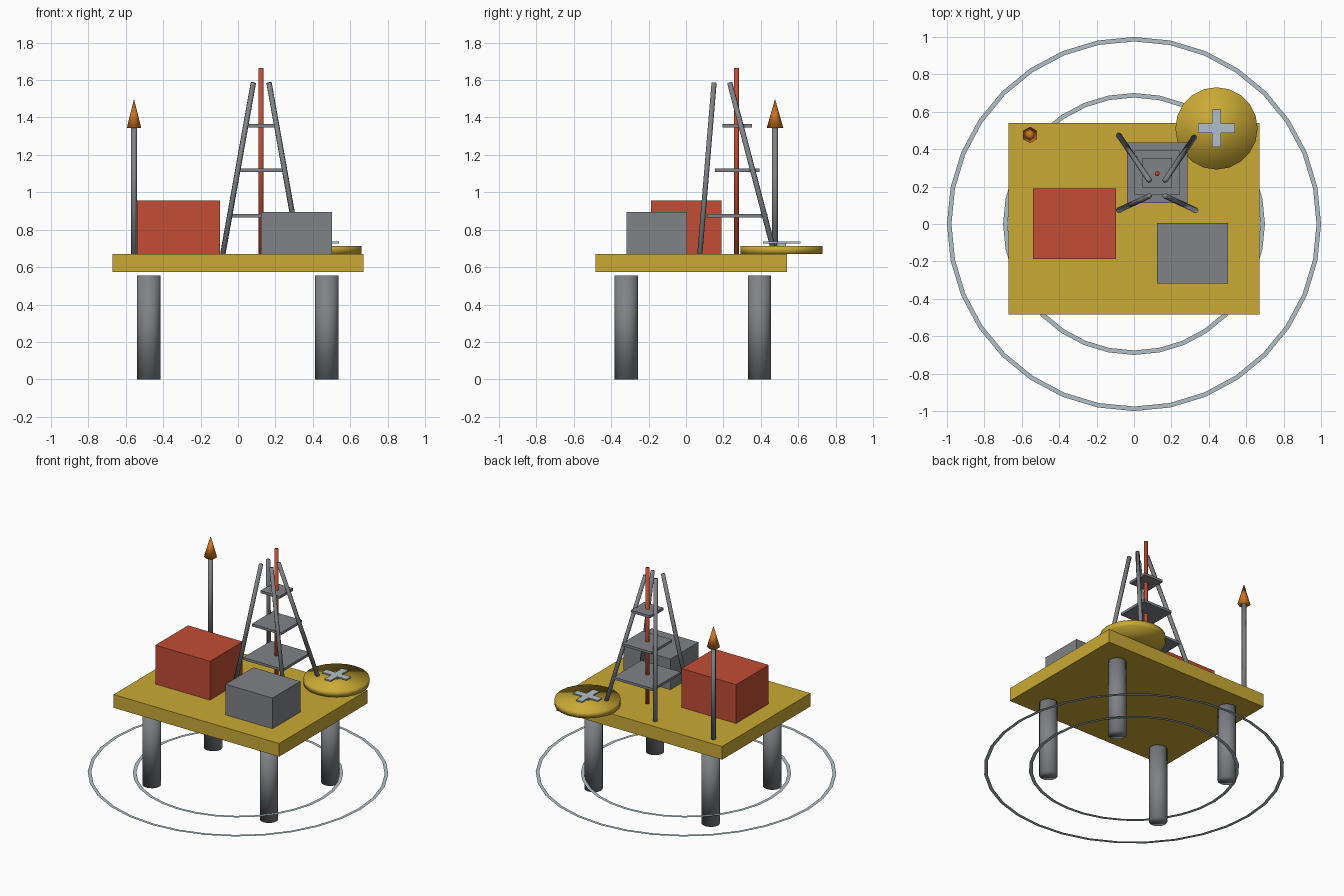
import bpy
import bmesh
from mathutils import Vector

cube = bpy.data.objects.get("Cube")
if cube:
    bpy.data.objects.remove(cube, do_unlink=True)


def material(name, r, g, b):
    mat = bpy.data.materials.new(name)
    mat.use_nodes = True
    mat.diffuse_color = (r, g, b, 1)
    mat.node_tree.nodes["Principled BSDF"].inputs["Base Color"].default_value = (r, g, b, 1)
    return mat


YELLOW = material("deck yellow", 0.59, 0.4, 0.035)
RED = material("module red", 0.54, 0.075, 0.035)
STEEL = material("steel grey", 0.215, 0.225, 0.24)
ORANGE = material("flame orange", 0.6, 0.17, 0.015)
PALE = material("pale blue grey", 0.45, 0.53, 0.57)


def finish(name, bm, mat, smooth=False):
    mesh = bpy.data.meshes.new(name)
    bmesh.ops.recalc_face_normals(bm, faces=bm.faces)
    for face in bm.faces:
        face.smooth = smooth
    bm.to_mesh(mesh)
    bm.free()
    mesh.materials.append(mat)
    obj = bpy.data.objects.new(name, mesh)
    bpy.context.collection.objects.link(obj)
    return obj


def box(name, low, high, mat):
    low, high = Vector(low), Vector(high)
    bm = bmesh.new()
    bmesh.ops.create_cube(bm, size=1)
    bmesh.ops.scale(bm, vec=high - low, verts=bm.verts)
    bmesh.ops.translate(bm, vec=(low + high) / 2, verts=bm.verts)
    return finish(name, bm, mat)


def rod(name, start, end, radius, mat, sides=8, tip=None):
    """Round bar between two points; tip sets a different end radius."""
    start, end = Vector(start), Vector(end)
    axis = end - start
    bm = bmesh.new()
    bmesh.ops.create_cone(bm, cap_ends=True, segments=sides, radius1=radius,
                          radius2=radius if tip is None else tip, depth=axis.length)
    obj = finish(name, bm, mat, smooth=True)
    obj.rotation_mode = 'QUATERNION'
    if axis.xy.length > 0:
        obj.rotation_quaternion = axis.to_track_quat('Z', 'Y')
    obj.location = (start + end) / 2
    return obj


def flat_ring(name, outer, width, z):
    bm = bmesh.new()
    loops = [bmesh.ops.create_circle(bm, segments=32, radius=r)["verts"]
             for r in (outer, outer - width)]
    edges = list({e for loop in loops for v in loop for e in v.link_edges})
    bmesh.ops.bridge_loops(bm, edges=edges)
    bmesh.ops.translate(bm, vec=(0, 0, z), verts=bm.verts)
    obj = finish(name, bm, PALE)
    if obj.data.polygons[0].normal.z < 0:
        obj.data.flip_normals()


# Water ripples
flat_ring("outer_ripple", 1.0, 0.024, 0.09)
flat_ring("inner_ripple", 0.7, 0.024, 0.09)

# Deck and its support legs
DECK = 0.67
box("deck", (-0.672, -0.483, 0.573), (0.672, 0.541, DECK), YELLOW)
for side, x in (("right", -0.477), ("left", 0.475)):
    for end, y in (("front", -0.319), ("back", 0.393)):
        rod(f"{end}_{side}_support_leg", (x, y, 0), (x, y, 0.555), 0.062, STEEL, 16)

# Modules on the deck
box("living_module", (-0.54, -0.188, DECK), (-0.096, 0.191, 0.955), RED)
box("machinery_module", (0.122, -0.318, DECK), (0.503, 0.005, 0.895), STEEL)

# Flare stack
rod("flare_stack", (-0.556, 0.476, DECK), (-0.556, 0.476, 1.35), 0.016, STEEL)
rod("flare_flame", (-0.556, 0.476, 1.345), (-0.556, 0.476, 1.5), 0.044, ORANGE, 6, tip=0)

# Landing pad with raised cross marking
PX, PY = 0.441, 0.511
rod("landing_pad", (PX, PY, DECK), (PX, PY, 0.714), 0.22, YELLOW, 20)
for name, hx, hy in (("pad_cross_bar", 0.1, 0.025), ("pad_cross_stem", 0.025, 0.1)):
    box(name, (PX - hx, PY - hy, 0.727), (PX + hx, PY + hy, 0.736), PALE)
box("pad_cross_base", (PX - 0.024, PY - 0.024, 0.712), (PX + 0.024, PY + 0.024, 0.728), PALE)

# Derrick: leaning legs, three platforms and the drill pipe
CX, CY = 0.124, 0.274
for side, sx in (("right", -1), ("left", 1)):
    for end, sy in (("front", -1), ("back", 1)):
        rod(f"derrick_{end}_{side}_leg", (CX + sx * 0.205, CY + sy * 0.2, DECK),
            (CX + sx * 0.042, 0.192 + sy * 0.042, 1.585), 0.0145, STEEL)
for level, z, half in (("lower", 0.875, 0.161), ("middle", 1.117, 0.12), ("upper", 1.356, 0.078)):
    box(f"derrick_{level}_platform", (CX - half, CY - half, z - 0.009),
        (CX + half, CY + half, z + 0.009), STEEL)
rod("drill_pipe", (CX, CY - 0.004, DECK), (CX, CY - 0.004, 1.665), 0.0135, RED)
